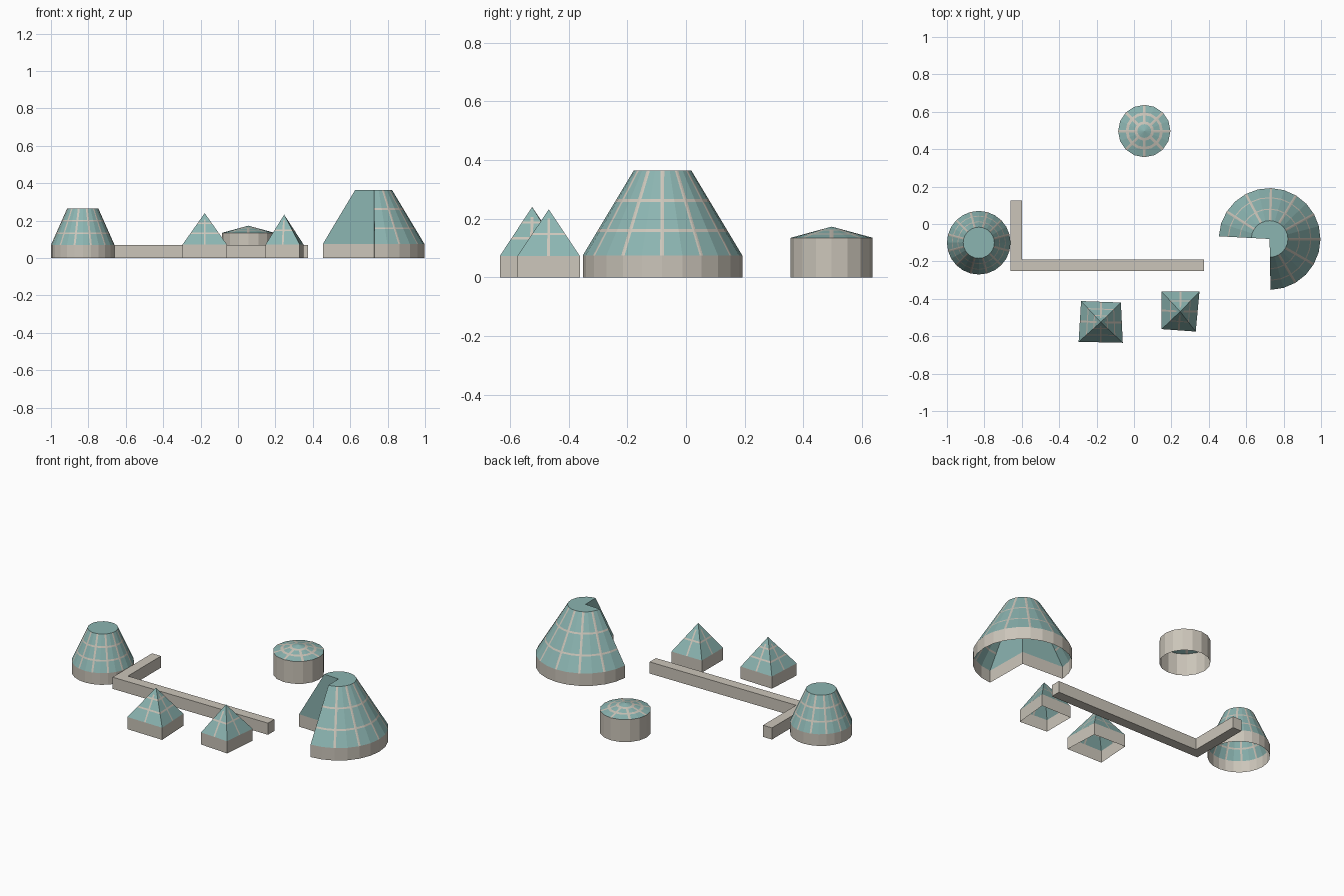
import bpy, bmesh
from math import cos, sin, radians
from mathutils import Vector

default = bpy.data.objects.get("Cube")
if default:
    bpy.data.objects.remove(default, do_unlink=True)


def material(name, rgb):
    m = bpy.data.materials.new(name)
    m.use_nodes = True
    m.diffuse_color = (*rgb, 1)
    m.node_tree.nodes["Principled BSDF"].inputs["Base Color"].default_value = (*rgb, 1)
    return m


TEAL = material("teal_glass", (0.26, 0.46, 0.44))
STONE = material("pale_stone", (0.60, 0.56, 0.49))


def finish(bm, name, mats, location=(0, 0, 0)):
    bmesh.ops.remove_doubles(bm, verts=bm.verts, dist=1e-5)
    mesh = bpy.data.meshes.new(name)
    bm.to_mesh(mesh)
    bm.free()
    for m in mats:
        mesh.materials.append(m)
    obj = bpy.data.objects.new(name, mesh)
    obj.location = location
    bpy.context.scene.collection.objects.link(obj)
    return obj


def arc(radius, sides, start=0, sweep=360):
    count = sides if sweep == 360 else sides + 1
    angles = [radians(start + sweep * i / sides) for i in range(count)]
    return [Vector((radius * cos(a), radius * sin(a))) for a in angles]


def outline(points, scale, ribs, width):
    """Scaled footprint, with each ribbed corner widened into a strip.
    Returns (point, corner index, strip part) for every outline point."""
    pts = [p * scale for p in points]
    out = []
    for i, p in enumerate(pts):
        if i in ribs:
            before, after = pts[i - 1] - p, pts[(i + 1) % len(pts)] - p
            half = [min(width / 2, 0.4 * d.length) for d in (before, after)]
            out += [(p + before.normalized() * half[0], i, 0), (p, i, 1),
                    (p + after.normalized() * half[1], i, 2)]
        else:
            out.append((p, i, 1))
    return out


def building(name, centre, points, wall, height, top, ribs, bands,
             width=0.012, band=0.009, rib_end=1.0, plain=None):
    loc = (*centre, 0)
    # Stone wall, open underneath
    bm = bmesh.new()
    rows = [[bm.verts.new((*p, z)) for p in points] for z in (0, wall)]
    for i in range(len(points)):
        j = (i + 1) % len(points)
        bm.faces.new((rows[0][i], rows[0][j], rows[1][j], rows[1][i]))
    finish(bm, name + "_wall", [STONE], loc)

    # Glazed roof, with ribs and bands cut into its faces
    rib_z = wall + (height - wall) * rib_end
    levels = sorted({wall, height, rib_z} | {b + s * band / 2 for b in bands for s in (-1, 1)})
    bm = bmesh.new()
    rows = []
    for z in levels:
        scale = 1 + (top - 1) * (z - wall) / (height - wall)
        ring = outline(points, scale, ribs, width)
        rows.append([bm.verts.new((*p, z)) for p, _, _ in ring])
    for k in range(len(levels) - 1):
        mid = (levels[k] + levels[k + 1]) / 2
        in_band = any(abs(mid - b) < band / 2 for b in bands)
        for i, (_, corner, part) in enumerate(ring):
            j = (i + 1) % len(ring)
            face = bm.faces.new((rows[k][i], rows[k][j], rows[k + 1][j], rows[k + 1][i]))
            on_rib = corner == ring[j][1] and mid < rib_z
            on_cut = plain in (corner, ring[j][1])
            face.material_index = int(on_rib or (in_band and not on_cut))
    if top > 0:
        bm.faces.new(rows[-1])
    finish(bm, name + "_roof", [TEAL, STONE], loc)


# Small truncated cone
building("small_cone", (-0.83, -0.10), arc(0.17, 24), 0.07, 0.265, 0.49,
         range(1, 24, 2), (0.132, 0.2), width=0.011)

# Large truncated cone with a quarter removed; the axis closes its footprint
open_arc = arc(0.272, 18, -89, 266) + [Vector((0, 0))]
building("large_cone", (0.725, -0.08), open_arc, 0.075, 0.365, 0.36,
         range(2, 18, 2), (0.16, 0.262), width=0.013, plain=len(open_arc) - 1)

# Round hut with a shallow roof
building("round_hut", (0.055, 0.497), arc(0.14, 16), 0.135, 0.173, 0,
         range(0, 16, 2), (0.148, 0.161), width=0.014, band=0.004, rib_end=0.72)


# Pyramids, with the middle of each side added as a rib corner
def pyramid(name, apex, corners, height, bands):
    base = [Vector(c) - Vector(apex) for c in corners]
    pts = []
    for i, p in enumerate(base):
        pts += [p, (p + base[(i + 1) % 4]) / 2]
    building(name, apex, pts, 0.073, height, 0, range(1, 8, 2), bands,
             width=0.010, band=0.008, rib_end=0.8)


pyramid("left_pyramid", (-0.178, -0.525),
        [(-0.296, -0.63), (-0.06, -0.635), (-0.07, -0.42), (-0.283, -0.412)],
        0.24, (0.133, 0.187))
pyramid("right_pyramid", (0.247, -0.468),
        [(0.148, -0.562), (0.33, -0.575), (0.35, -0.362), (0.148, -0.362)],
        0.232, (0.148,))

# L-shaped low wall
bm = bmesh.new()
plan = [(-0.66, -0.25), (0.375, -0.25), (0.375, -0.19),
        (-0.60, -0.19), (-0.60, 0.125), (-0.66, 0.125)]
base = bm.faces.new([bm.verts.new((x, y, 0)) for x, y in plan])
copy = bmesh.ops.extrude_face_region(bm, geom=[base], use_keep_orig=True)
top_verts = [g for g in copy["geom"] if isinstance(g, bmesh.types.BMVert)]
bmesh.ops.translate(bm, verts=top_verts, vec=(0, 0, 0.07))
bmesh.ops.recalc_face_normals(bm, faces=bm.faces)
finish(bm, "low_wall", [STONE])
